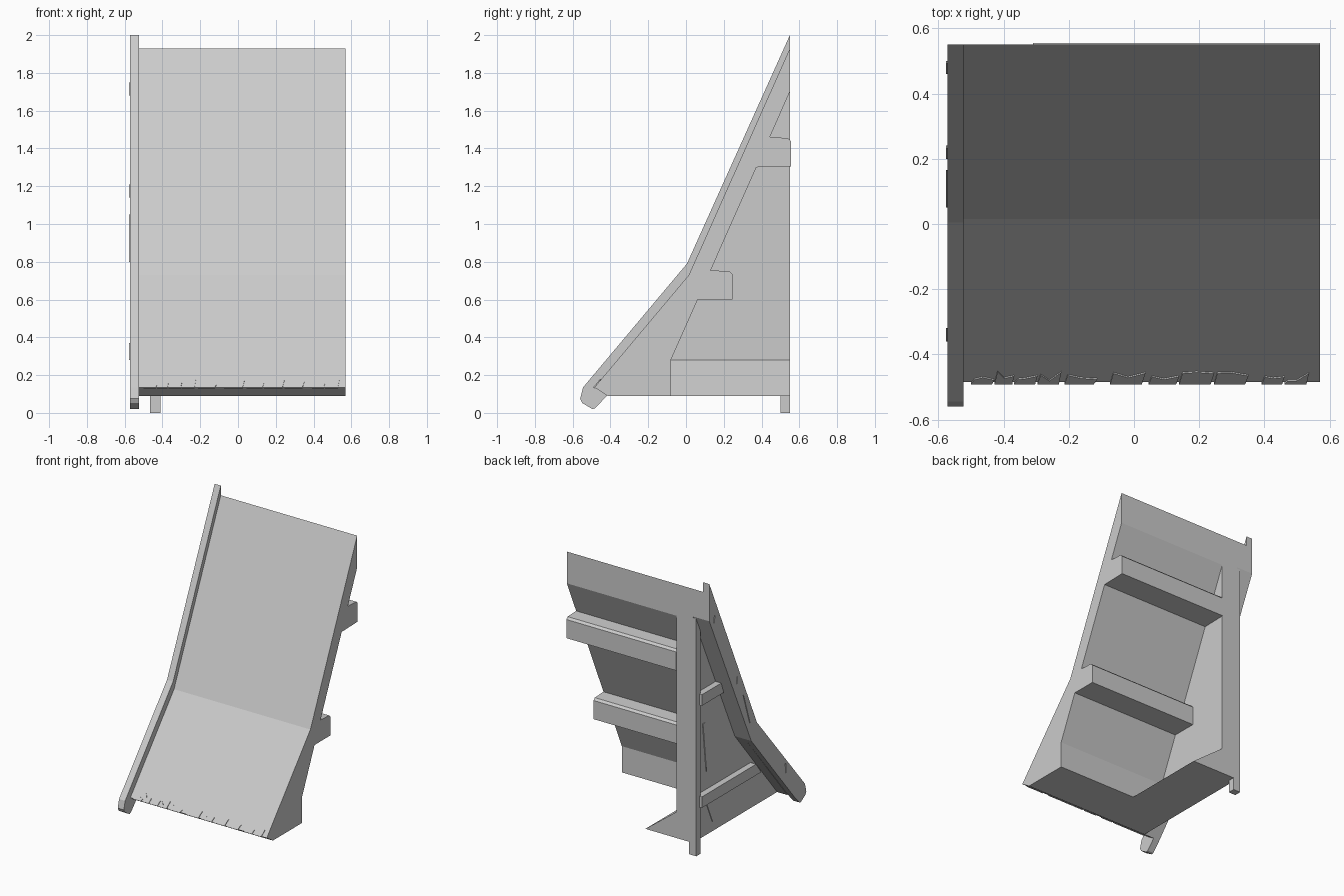
import bpy, bmesh, random
from mathutils import Vector

if "Cube" in bpy.data.objects:
    bpy.data.objects.remove(bpy.data.objects["Cube"])

random.seed(4)

def prism(name, pts, a, b, axis='X'):
    """Extrude a 2D outline: (y,z) along X, or (x,z) along Y."""
    bm = bmesh.new()
    place = (lambda p, t: (t, p[0], p[1])) if axis == 'X' else (lambda p, t: (p[0], t, p[1]))
    lo = [bm.verts.new(place(p, a)) for p in pts]
    hi = [bm.verts.new(place(p, b)) for p in pts]
    n = len(pts)
    bm.faces.new(lo)
    bm.faces.new(hi[::-1])
    for i in range(n):
        j = (i + 1) % n
        bm.faces.new((lo[i], hi[i], hi[j], lo[j]))
    bmesh.ops.recalc_face_normals(bm, faces=bm.faces)
    me = bpy.data.meshes.new(name)
    bm.to_mesh(me)
    bm.free()
    ob = bpy.data.objects.new(name, me)
    bpy.context.collection.objects.link(ob)
    return ob

def box(name, x, y, z):
    return prism(name, [(y[0], z[0]), (y[1], z[0]), (y[1], z[1]), (y[0], z[1])], *x)

# Kinked roof body, thick with a stepped underside
top = [(0.55, 1.93), (0.015, 0.73), (-0.485, 0.135), (-0.415, 0.09)]
under = [(-0.08, 0.09), (-0.08, 0.28), (0.55, 1.70)]
prism("roof_body", top + under, -0.44, 0.57)

# Thinner roof overhang outside the gable wall
prism("roof_overhang", top + [(0.07, 0.68), (0.55, 1.73)], -0.523, -0.44)

# Gable wall under the roof, with the flared foot inside
prism("gable_wall", [(-0.08, 0.09), (0.55, 0.09), (0.55, 1.70), (-0.08, 0.28)], -0.44, -0.31)
prism("wall_flare", [(-0.31, 0.28), (-0.06, 0.09), (-0.31, 0.09)], -0.08, 0.55, 'Y')

# Purlins carrying the roof
prism("upper_purlin", [(0.36, 1.30), (0.555, 1.305), (0.555, 1.44), (0.54, 1.455), (0.43, 1.46)], -0.31, 0.57)
prism("lower_purlin", [(0.05, 0.60), (0.245, 0.60), (0.245, 0.735), (0.23, 0.75), (0.12, 0.755)], -0.31, 0.57)

# Corner post with its protruding foot, and outer wall rails
prism("corner_post", [(0.50, 0.0), (0.55, 0.0), (0.55, 1.72), (0.50, 1.61)], -0.467, -0.41)
prism("lower_rail", [(-0.17, 0.34), (0.51, 0.34), (0.51, 0.42), (-0.11, 0.42)], -0.485, -0.43)
prism("upper_rail", [(0.26, 1.08), (0.51, 1.08), (0.51, 1.16), (0.29, 1.16)], -0.485, -0.43)

# Bargeboard along the gable edge
prism("bargeboard", [(0.55, 2.0), (0.005, 0.79), (-0.545, 0.135), (-0.56, 0.075), (-0.55, 0.053),
                     (-0.495, 0.02), (-0.48, 0.025), (-0.42, 0.09), (0.07, 0.68), (0.55, 1.73)], -0.572, -0.523)

# Splintered flakes on the bargeboard's outer face
for i, (y, z, h) in enumerate([(0.05, 0.80, 0.25), (0.20, 1.14, 0.07), (-0.36, 0.28, 0.09), (0.46, 1.68, 0.07)]):
    prism(f"board_splinter_{i}", [(y, z), (y + 0.04, z + 0.02), (y + h * 0.46, z + h)], -0.577, -0.57)

# Slivers split off the wall
for i, (y, z, w, h) in enumerate([(0.40, 0.55, 0.04, 0.36), (0.33, 0.16, 0.07, 0.16)]):
    prism(f"wall_crack_{i}", [(y, z), (y + w, z + h), (y + w * 0.4, z + h)], -0.445, -0.43)

# Ragged chips along the eave, lying on the roof slope
slope = Vector((0.50, 0.595)).normalized()
x, i = -0.50, 0
while x < 0.50:
    w = random.uniform(0.06, 0.11)
    u = [random.uniform(0.01, 0.055) for _ in range(3)]
    outline = [(x, -0.004), (x + w * 0.9, -0.004), (x + w, u[0]), (x + w * 0.5, u[1]), (x + 0.01, u[2])]
    chip = prism(f"eave_chip_{i}", outline, -0.004, 0.005, 'Y')
    for v in chip.data.vertices:
        a, t = v.co.z, v.co.y
        v.co.y = -0.485 + slope.x * a - slope.y * t
        v.co.z = 0.135 + slope.y * a + slope.x * t
    x += w + random.choice((0.0, 0.01, 0.04))
    i += 1
